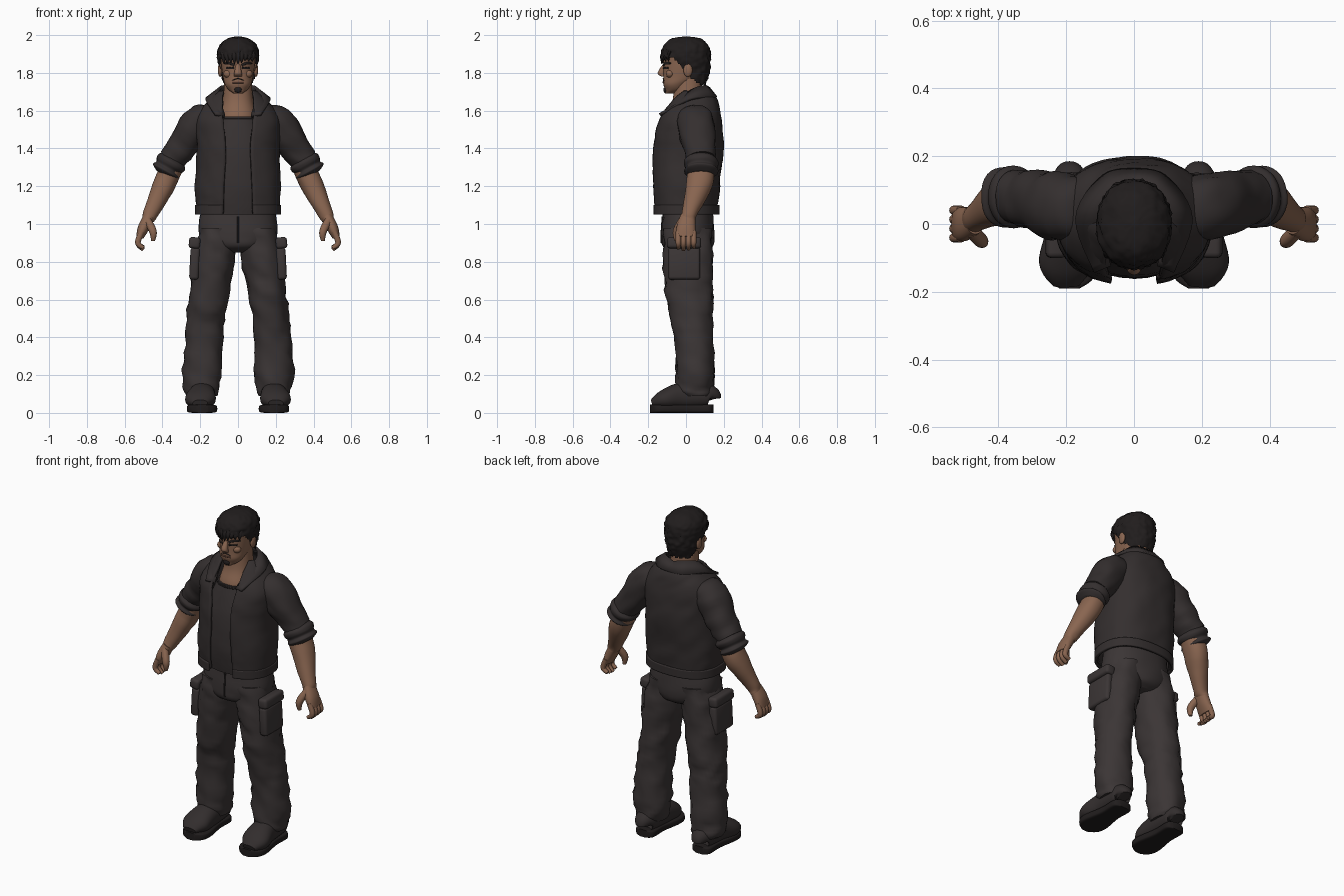
import bpy, bmesh, math, random
from mathutils import Vector, noise
from mathutils.bvhtree import BVHTree

random.seed(4)
if "Cube" in bpy.data.objects:
    bpy.data.objects.remove(bpy.data.objects["Cube"])
made = []


def material(name, red, green, blue):
    mat = bpy.data.materials.new(name)
    mat.use_nodes = True
    colour = (red, green, blue, 1)
    mat.diffuse_color = colour
    mat.node_tree.nodes["Principled BSDF"].inputs["Base Color"].default_value = colour
    return mat


def dark(name, shade):
    """A near-black material with a faint warm tint."""
    return material(name, shade, shade * .82, shade * .82)


skin = material("tan skin", .25, .13, .08)
lip_brown = material("lip brown", .13, .06, .04)
jacket_cloth = dark("charcoal jacket", .034)
shirt_cloth = dark("dark shirt", .038)
trouser_cloth = dark("brown grey trousers", .044)
leather = dark("boot leather", .032)
trim = dark("seam trim", .018)
black = dark("black hair and rubber", .015)


def finish(name, bm, mat, location=(0, 0, 0)):
    bmesh.ops.recalc_face_normals(bm, faces=bm.faces)
    mesh = bpy.data.meshes.new(name)
    bm.to_mesh(mesh)
    bm.free()
    mesh.materials.append(mat)
    ob = bpy.data.objects.new(name, mesh)
    ob.location = location
    bpy.context.collection.objects.link(ob)
    made.append(ob)
    return ob


def spline(rows, steps=6):
    """Smooth interpolation through rows of numbers."""
    out = []
    last = len(rows) - 1
    for i in range(last):
        quad = (rows[max(i - 1, 0)], rows[i], rows[i + 1], rows[min(i + 2, last)])
        for k in range(steps):
            t = k / steps
            out.append([b + t / 2 * (c - a + t * (2*a - 5*b + 4*c - d + t * (3 * (b - c) + d - a)))
                        for a, b, c, d in zip(*quad)])
    return out + [list(rows[last])]


def signed_power(value, exponent):
    return math.copysign(abs(value) ** exponent, value)


def loft(name, rows, mat, flat=False, power=2.2, seg=32, fold=0, freq=(8, 8, 16), keep=None):
    """Skin over rounded rings (x, y, z, half width, half depth[, front gap angle])."""
    rows = spline(rows)
    points = [Vector(row[:3]) for row in rows]
    is_open = len(rows[0]) > 5
    bm, rings = bmesh.new(), []
    for i, row in enumerate(rows):
        across, deep = Vector((1, 0, 0)), Vector((0, 1, 0))
        if not flat:
            along = (points[min(i + 1, len(points) - 1)] - points[max(i - 1, 0)]).normalized()
            reference = Vector((0, 1, 0)) if abs(along.y) < .8 else Vector((0, 0, 1))
            across = along.cross(reference).normalized()
            deep = across.cross(along)
        gap = row[-1] if is_open else 0
        ring = []
        for k in range(seg):
            angle = gap + (math.tau - 2 * gap) * k / (seg - is_open)
            offset = (across * signed_power(math.sin(angle), 2 / power) * row[3]
                      - deep * signed_power(math.cos(angle), 2 / power) * row[4])
            point = points[i] + offset
            if fold:
                place = Vector(a * b for a, b in zip(point, freq)) + Vector((0, 0, point.x * 9))
                ripple = noise.noise(place) + noise.noise(place * 2) / 2
                point += offset.normalized() * fold * ripple
            ring.append(bm.verts.new(point))
        rings.append(ring)
    for low, high in zip(rings, rings[1:]):
        for k in range(seg - is_open):
            n = (k + 1) % seg
            bm.faces.new((low[k], low[n], high[n], high[k]))
    if not is_open:
        bm.faces.new(rings[0])
        bm.faces.new(rings[-1])
    if keep:
        drop = [f for f in bm.faces if not keep(f.calc_center_median())]
        bmesh.ops.delete(bm, geom=drop, context='FACES')
    return finish(name, bm, mat)


def column(name, rows, mat, **options):
    """Upright loft on the centre line from rows (z, y, half width, half depth[, gap])."""
    return loft(name, [(0, y, z, *size) for z, y, *size in rows], mat, flat=True, **options)


def block(name, location, size, mat, tilt):
    bm = bmesh.new()
    bmesh.ops.create_cube(bm, size=1)
    for v in bm.verts:
        v.co *= Vector(size)
    bmesh.ops.bevel(bm, geom=bm.edges[:], offset=.016, segments=3, affect='EDGES', profile=.5)
    finish(name, bm, mat, location).rotation_euler.y = tilt


def ball(name, location, size, mat):
    bm = bmesh.new()
    bmesh.ops.create_uvsphere(bm, u_segments=20, v_segments=12, radius=1)
    for v in bm.verts:
        v.co *= Vector(size)
    finish(name, bm, mat, location)


def strip(name, target, path, mat, width=.005):
    """Thin band laid on the front of a part along (x, z) points."""
    mesh = target.data
    tree = BVHTree.FromPolygons([v.co for v in mesh.vertices], [p.vertices for p in mesh.polygons])
    hits = [tree.ray_cast(Vector((x, -1, z)), Vector((0, 1, 0)))[0] for x, z in spline(path)]
    loft(name, [(*hit, width, .004) for hit in hits if hit], mat, seg=8)


def thicken(ob):
    mod = ob.modifiers.new("cloth thickness", 'SOLIDIFY')
    mod.thickness, mod.offset = .015, 0


# Neck, chest and shirt
column("neck", [(1.48, 0, .11, .1), (1.57, 0, .1, .1), (1.66, .01, .08, .08), (1.8, .01, .07, .07)], skin)
shirt = column("shirt", [(1.05, -.01, .18, .13), (1.2, -.01, .18, .15), (1.4, -.01, .17, .14),
                         (1.57, 0, .11, .11)], shirt_cloth, fold=.003)

# Jacket body and hem, left open at the front
jacket = column("jacket_body", [
    (1.06, 0, .21, .16, .3), (1.2, 0, .22, .17, .27), (1.4, .01, .21, .18, .25), (1.55, .02, .22, .16, .3),
    (1.65, .04, .15, .12, .5), (1.7, .05, .1, .08, .8)], jacket_cloth, power=2.4, seg=72, fold=.006)
hem = column("jacket_hem", [(z, 0, .22, .17, .3) for z in (1.05, 1.1)], jacket_cloth, power=2.4, seg=72)
thicken(jacket)
thicken(hem)

# Folded collar: a band between its fold line and its outer edge
fold_line = [(0, .12, 1.72), (.07, .09, 1.73), (.1, .02, 1.7), (.07, -.12, 1.57)]
outer_edge = [(0, .16, 1.67), (.09, .14, 1.67), (.17, .02, 1.66), (.12, -.14, 1.58)]
bm = bmesh.new()
for s in (1, -1):
    top, rim = ([bm.verts.new((s * x, y, z)) for x, y, z in spline(edge)] for edge in (fold_line, outer_edge))
    for k in range(len(top) - 1):
        bm.faces.new((top[k], top[k + 1], rim[k + 1], rim[k]))
bmesh.ops.remove_doubles(bm, verts=bm.verts, dist=.001)
thicken(finish("collar", bm, jacket_cloth))

# Trouser seat with fly
seat = column("trouser_seat", [(.85, .02, .07, .08), (.88, .01, .15, .13), (.95, .01, .21, .14),
                               (1.1, .01, .19, .13)], trouser_cloth, fold=.004)
strip("trouser_fly", seat, [(0, 1.04), (0, .9)], trim)
strip("neckline", shirt, [(-.08, 1.56), (.08, 1.56)], trim)
strip("chest_pocket", jacket, [(.11, 1.5), (.18, 1.5)], trim)

# Head, nose, mouth and beard
head = column("head", [
    (1.69, -.08, .02, .03), (1.71, -.06, .05, .05), (1.74, -.05, .07, .07), (1.78, -.02, .08, .1),
    (1.85, 0, .09, .12), (1.91, 0, .09, .12), (1.96, 0, .06, .07)], skin)
column("nose", [(1.85, -.11, .01, .01), (1.8, -.13, .02, .02), (1.78, -.12, .02, .01)], skin)
strip("mouth", head, [(-.03, 1.75), (.03, 1.75)], lip_brown)
strip("moustache", head, [(-.03, 1.76), (0, 1.77), (.03, 1.76)], black, .002)
ball("chin_beard", (0, -.11, 1.71), (.02, .01, .016), black)

for s, side in ((1, "left"), (-1, "right")):
    def limb(name, rows, mat, **options):
        return loft(side + "_" + name, [(s * x, *rest) for x, *rest in rows], mat, **options)

    def band(name, target, path, mat, **options):
        strip(side + "_" + name, target, [(s * x, z) for x, z in path], mat, **options)

    # Sleeve with rolled cuff
    limb("sleeve", [(.13, .05, 1.57, .05, .08), (.2, .05, 1.54, .09, .1), (.29, .07, 1.42, .08, .09),
                    (.35, .08, 1.34, .07, .08)], jacket_cloth, fold=.01)
    limb("cuff", [(.34 + k * .01, .08, 1.35 - k * .018, width, width + .01)
                  for k, width in enumerate((.06, .08, .08, .07, .08, .05))], jacket_cloth, fold=.005)

    # Forearm, palm, fingers and thumb
    limb("forearm", [(.35, .08, 1.3, .06, .07), (.39, .07, 1.21, .06, .07), (.46, .02, 1.06, .04, .04),
                     (.48, .01, 1.02, .03, .04)], skin, fold=.003)
    limb("palm", [(.47, .01, 1.04, .03, .04), (.5, 0, .98, .03, .05), (.52, 0, .93, .02, .05)], skin)
    for i, finger in enumerate(("index", "middle", "ring", "little")):
        y, lift = (i - 1.5) * .027, abs(i - 1.3) * .01
        limb(finger + "_finger", [(.51, y, .96, .015, .014), (.53, y, .9, .015, .014),
                                  (.5, y, .86 + lift, .01, .01)], skin, seg=12)
    limb("thumb", [(.48, -.02, 1.02, .02, .02), (.45, -.05, .96, .02, .02), (.45, -.05, .91, .01, .01)], skin)

    # Trouser leg and cargo pocket
    limb("trouser_leg", [
        (.1, .01, .98, .1, .13), (.13, .01, .8, .11, .13), (.16, .02, .58, .1, .12), (.18, .04, .4, .1, .1),
        (.19, .05, .16, .1, .1), (.19, .05, .09, .08, .08)],
        trouser_cloth, flat=True, fold=.015)
    block(side + "_cargo_pocket", (s * .23, -.01, .79), (.05, .17, .17), trouser_cloth, s * -.05)
    block(side + "_pocket_flap", (s * .23, -.01, .9), (.06, .18, .06), trouser_cloth, s * -.1)

    # Boot with sole and laces
    limb("boot", [(.19, .14, .07, .03, .04), (.19, .12, .09, .06, .06), (.19, -.02, .09, .07, .07),
                  (.2, -.12, .07, .08, .05), (.2, -.18, .05, .04, .02)], leather)
    limb("sole", [(.19, y, .022, width, .022) for y, width in
                  ((.145, .03), (.12, .06), (.02, .06), (-.1, .08), (-.16, .07), (-.19, .03))], black, power=5)
    for i, lace in enumerate(("upper", "middle", "lower")):
        y, z = -.05 - .025 * i, .15 - .013 * i
        limb(lace + "_lace", [(.19 + x, y, z - abs(x) / 2, .006, .006) for x in (-.04, 0, .04)], black, seg=8)

    # Jacket zip edge and hand pocket
    band("zip", jacket, [(.09, 1.07), (.08, 1.2), (.08, 1.5), (.09, 1.57)], trim, width=.007)
    band("hand_pocket", jacket, [(.15, 1.25), (.18, 1.13)], trim)

    # Ear, cheek, brow and eye
    ball(side + "_ear", (s * .095, .01, 1.815), (.012, .024, .036), skin)
    ball(side + "_cheek", (s * .05, -.085, 1.795), (.027, .022, .022), skin)
    band("eyebrow", head, [(.02, 1.84), (.04, 1.85), (.07, 1.85)], black, width=.007)
    band("eye", head, [(.02, 1.825), (.06, 1.825)], trim)


# Tousled hair cap cut along the hairline, with a ragged fringe
def above_hairline(point):
    drop = min(max((point.y + .07) * 1.1, 0), .14)
    return point.z > 1.88 - drop + .012 * noise.noise(point * 70)


column("hair", [(1.73, .04, .07, .06), (1.79, .03, .09, .09), (1.84, .01, .1, .12), (1.89, 0, .11, .13),
                (1.94, 0, .1, .12), (1.98, 0, .06, .08), (1.993, 0, .01, .01)],
       black, seg=64, fold=.008, freq=(45, 45, 45), keep=above_hairline)
for i, tuft in enumerate("abcdefghi"):
    x = (i - 4) * .019
    y = -.128 * math.cos(x / .1)
    tip = random.uniform(1.845, 1.865)
    column("fringe_" + tuft, [(1.915, y + .01, .014, .01), (1.885, y, .013, .009), (tip, y, .002, .002)],
           black, seg=8)
    made[-1].location.x = x

# Smooth shading with crisp creases
bpy.ops.object.select_all(action='DESELECT')
for ob in made:
    ob.select_set(True)
bpy.context.view_layer.objects.active = made[0]
bpy.ops.object.shade_smooth_by_angle(angle=math.radians(50))
